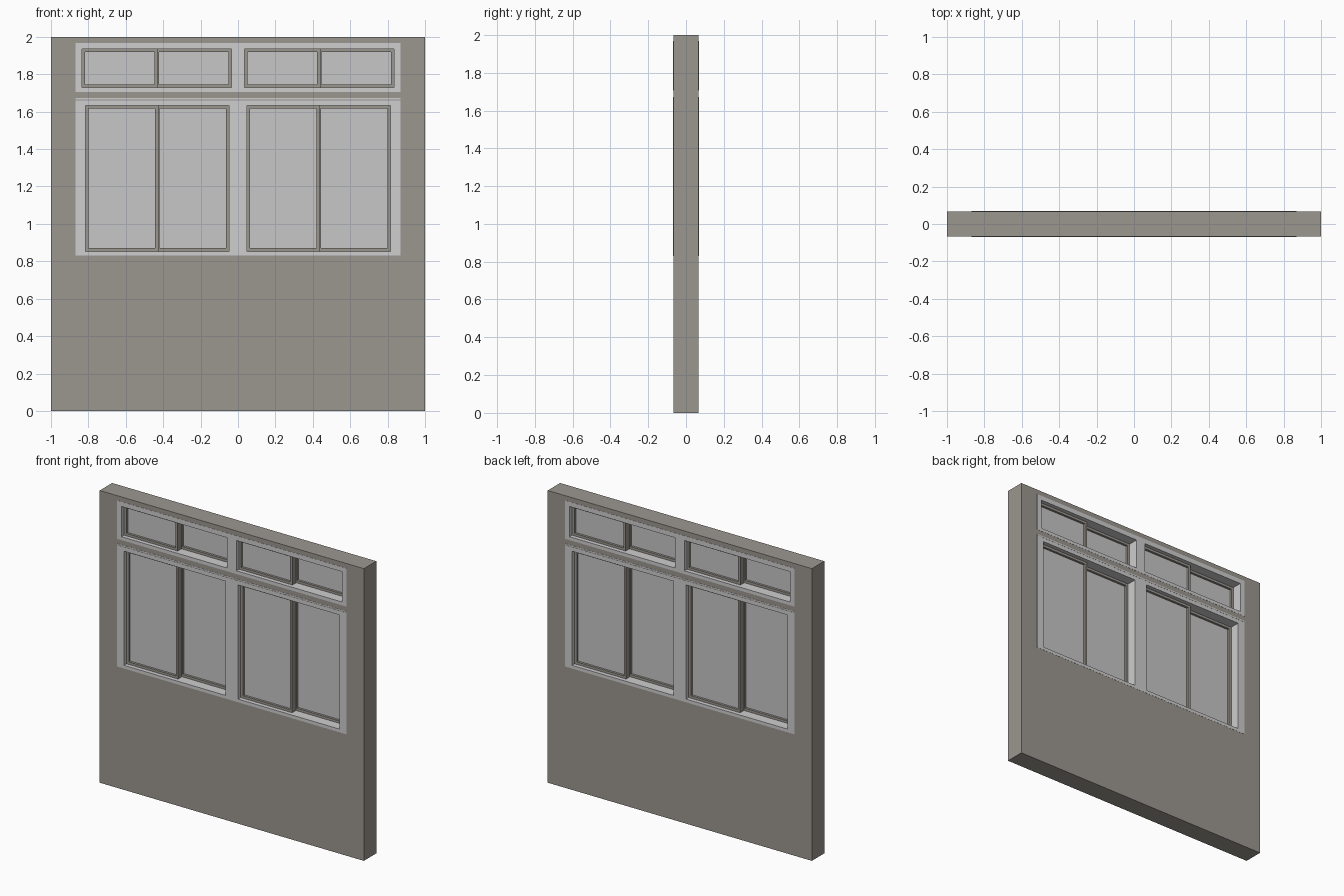
import bpy, bmesh

if "Cube" in bpy.data.objects:
    bpy.data.objects.remove(bpy.data.objects["Cube"])


def material(name, rgb):
    m = bpy.data.materials.new(name)
    m.diffuse_color = (*rgb, 1)
    m.use_nodes = True
    m.node_tree.nodes["Principled BSDF"].inputs["Base Color"].default_value = m.diffuse_color
    return m


WALL = material("warm_grey", (0.33, 0.31, 0.28))
FRAME = material("light_grey", (0.62, 0.62, 0.62))
PANE = material("pane_grey", (0.57, 0.57, 0.57))


def panel(name, rect, y0, y1, mat, holes=()):
    """Upright slab (x0, x1, z0, z1) with rectangular through holes."""
    rects = [rect, *holes]
    xs = sorted({v for r in rects for v in r[:2]})
    zs = sorted({v for r in rects for v in r[2:]})
    nx, nz = len(xs) - 1, len(zs) - 1

    def solid(i, k):
        if not (0 <= i < nx and 0 <= k < nz):
            return False
        cx, cz = (xs[i] + xs[i + 1]) / 2, (zs[k] + zs[k + 1]) / 2
        return not any(a < cx < b and c < cz < d for a, b, c, d in holes)

    bm = bmesh.new()

    def face(*pts):
        bm.faces.new([bm.verts.new(p) for p in pts])

    for i in range(nx):
        for k in range(nz):
            if not solid(i, k):
                continue
            a, b, c, d = xs[i], xs[i + 1], zs[k], zs[k + 1]
            face((a, y0, c), (b, y0, c), (b, y0, d), (a, y0, d))
            face((a, y1, d), (b, y1, d), (b, y1, c), (a, y1, c))
            if not solid(i - 1, k):
                face((a, y0, c), (a, y0, d), (a, y1, d), (a, y1, c))
            if not solid(i + 1, k):
                face((b, y1, c), (b, y1, d), (b, y0, d), (b, y0, c))
            if not solid(i, k - 1):
                face((a, y1, c), (b, y1, c), (b, y0, c), (a, y0, c))
            if not solid(i, k + 1):
                face((a, y0, d), (b, y0, d), (b, y1, d), (a, y1, d))
    bmesh.ops.remove_doubles(bm, verts=bm.verts, dist=1e-5)
    bmesh.ops.dissolve_limit(bm, angle_limit=0.01, verts=bm.verts, edges=bm.edges)
    me = bpy.data.meshes.new(name)
    bm.to_mesh(me)
    bm.free()
    me.materials.append(mat)
    ob = bpy.data.objects.new(name, me)
    bpy.context.collection.objects.link(ob)
    return ob


def sash(name, rect, y0, y1):
    """Thin sash border with a pane set in its middle."""
    a, b, c, d = rect
    s = 0.017
    inner = (a + s, b - s, c + s, d - s)
    panel(name, rect, y0, y1, WALL, [inner])
    mid = (y0 + y1) / 2
    panel(name + "_pane", inner, mid - 0.004, mid + 0.004, PANE)


T = 0.067       # half wall thickness
UPPER = (-0.868, 0.868, 1.705, 1.967)
LOWER = (-0.868, 0.868, 0.831, 1.672)

# Wall with two stacked openings
panel("wall", (-1, 1, 0, 2), -T, T, WALL, [UPPER, LOWER])

# Window frames, each with a left and a right opening
for row, rect, x0, x1, z0, z1 in (
        ("upper", UPPER, 0.035, 0.834, 1.728, 1.935),
        ("lower", LOWER, 0.048, 0.816, 0.853, 1.634)):
    openings = [(-x1, -x0, z0, z1), (x0, x1, z0, z1)]
    panel(row + "_frame", rect, -T - 0.001, T + 0.001, FRAME, openings)
    # Sliding sashes: left one near the front, right one near the back
    for side, (a, b, c, d) in zip(("left", "right"), openings):
        m = (a + b) / 2
        sash(f"{row}_{side}_front_sash", (a, m + 0.006, c, d), -0.04, -0.001)
        sash(f"{row}_{side}_back_sash", (m - 0.006, b, c, d), 0.001, 0.04)

# Thin groove line across the head of the lower frame
for y in (-T - 0.0012, T + 0.0012):
    panel("head_groove", (-0.868, 0.868, 1.661, 1.664), y - 0.0005, y + 0.0005, WALL)
